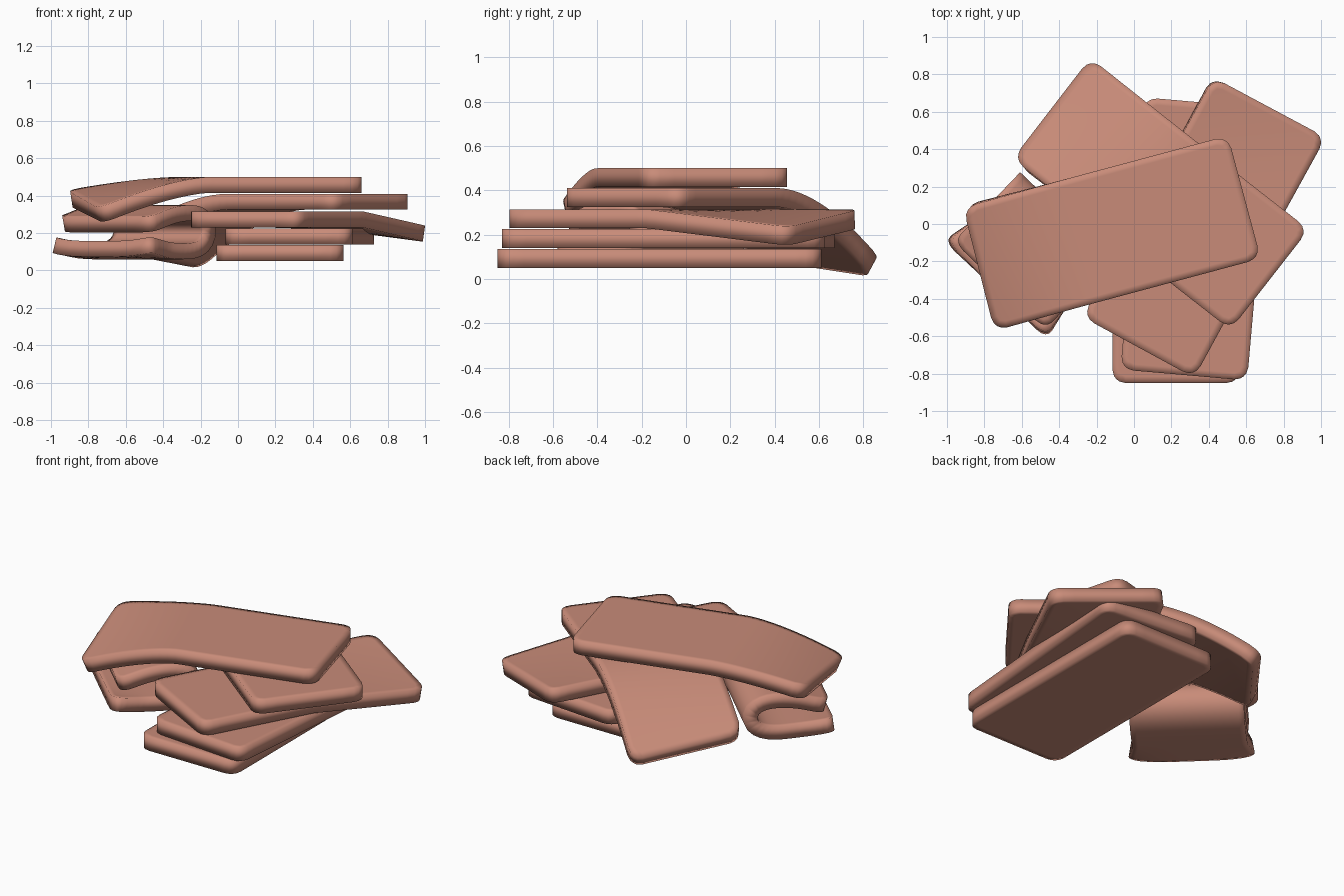
import bpy, bmesh, math
from mathutils import Vector

if "Cube" in bpy.data.objects:
    bpy.data.objects.remove(bpy.data.objects["Cube"])

L, W, R, T = 1.46, 0.68, 0.07, 0.085

mat = bpy.data.materials.new("clay_pink")
mat.diffuse_color = (0.58, 0.26, 0.19, 1)
mat.use_nodes = True
mat.node_tree.nodes["Principled BSDF"].inputs["Base Color"].default_value = mat.diffuse_color


def breaks(half, n):
    """Grid lines: dense near the rounded border, even in the middle."""
    edge = [half, half - 0.035, half - R]
    inner = half - R
    mid = [-inner + 2 * inner * i / n for i in range(1, n)]
    return [-e for e in edge] + mid + edge[::-1]


def slab(name, place):
    """Rounded rectangle sheet, positioned by place(t, s), then thickened."""
    us, vs = breaks(L / 2, 28), breaks(W / 2, 8)
    bm = bmesh.new()
    rows = []
    for u in us:
        row = []
        for v in vs:
            cx = max(-L / 2 + R, min(L / 2 - R, u))
            cy = max(-W / 2 + R, min(W / 2 - R, v))
            dx, dy = u - cx, v - cy
            if abs(dx) > 1e-6 and abs(dy) > 1e-6:
                k = max(abs(dx), abs(dy)) / math.hypot(dx, dy)
                dx, dy = dx * k, dy * k
            row.append(bm.verts.new(place(cx + dx, cy + dy)))
        rows.append(row)
    for a, b in zip(rows, rows[1:]):
        for j in range(len(vs) - 1):
            bm.faces.new((a[j], b[j], b[j + 1], a[j + 1]))
    for f in bm.faces:
        f.smooth = True
    me = bpy.data.meshes.new(name)
    bm.to_mesh(me)
    bm.free()
    me.materials.append(mat)
    ob = bpy.data.objects.new(name, me)
    bpy.context.collection.objects.link(ob)
    mod = ob.modifiers.new("thickness", 'SOLIDIFY')
    mod.thickness = T
    mod.offset = 0
    return ob


def flat(cx, cy, z, deg, drop=lambda t, s: 0):
    """Placement of a stacked slab: rotated, with an optional sag."""
    c, n = math.cos(math.radians(deg)), math.sin(math.radians(deg))
    return lambda t, s: Vector((cx + t * c - s * n, cy + t * n + s * c, z - drop(t, s)))


def sag(start, left, right, power):
    """Sag past t=start, reaching left/right drops at the end corners."""
    def f(t, s):
        d = max(0, t - start) / (L / 2 - start)
        k = s / W + 0.5
        return (right + (left - right) * k) * d ** power
    return f


# Stacked slabs, bottom to top
slab("bottom_slab", flat(0.225, -0.12, 0.093, 90))
slab("second_slab", flat(0.33, -0.08, 0.182, 85))
slab("third_slab", flat(0.372, -0.018, 0.272, 61.5, sag(0.0, 0.0, 0.08, 1)))
slab("fourth_slab", flat(0.15, 0.152, 0.367, 142, sag(0.0, 0.24, 0.325, 1.7)))
slab("top_slab", flat(-0.115, -0.045, 0.457, 195, sag(0.13, 0.165, 0.07, 1.5)))

# Folded slab wedged at the left: side profile (distance from open end, height)
pts = [(0, .115), (.1, .11), (.22, .105), (.34, .1), (.43, .115), (.49, .155), (.51, .21),
       (.49, .265), (.43, .3), (.34, .31), (.22, .295), (.12, .265), (.04, .245)]
prof = [Vector(p) for p in pts]
# round the profile by corner cutting
for _ in range(3):
    new = [prof[0]]
    for a, b in zip(prof, prof[1:]):
        new += [a.lerp(b, 0.25), a.lerp(b, 0.75)]
    prof = new + [prof[-1]]
acc = [0]
for a, b in zip(prof, prof[1:]):
    acc.append(acc[-1] + (b - a).length)


def folded(t, s):
    d = (t / L + 0.5) * acc[-1]
    i = 0
    while i < len(acc) - 2 and acc[i + 1] < d:
        i += 1
    p = prof[i].lerp(prof[i + 1], (d - acc[i]) / (acc[i + 1] - acc[i]))
    flare = max(0, 1 - d / 0.2)
    s *= 1 + 0.1 * flare
    z = p.y + 0.02 * flare * (2 * s / W) ** 4
    return Vector((-0.74 + p.x * 0.69 + s * 0.72, -0.35 + p.x * 0.72 - s * 0.69, z))


slab("folded_slab", folded)
